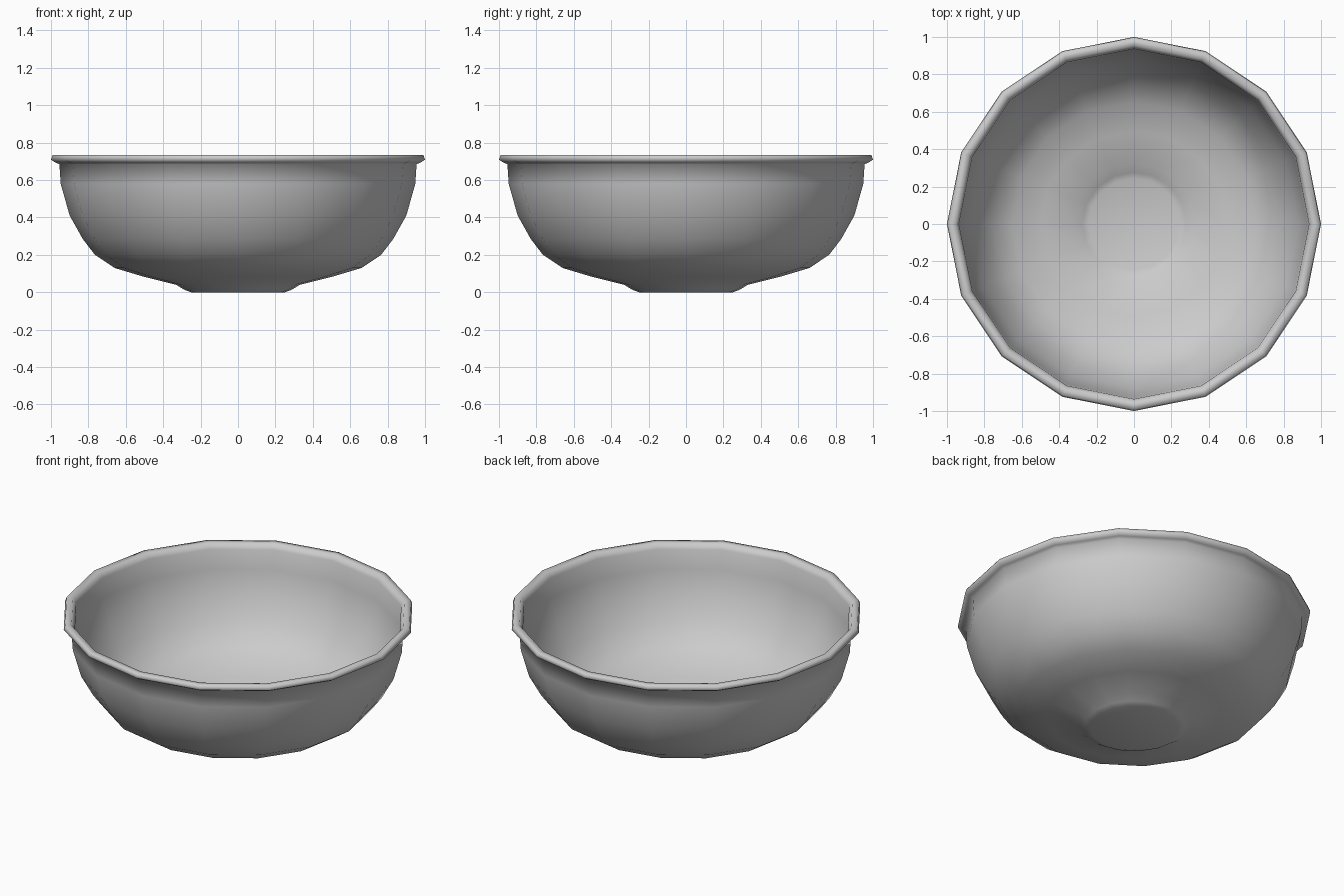
import bpy, bmesh, math

if "Cube" in bpy.data.objects:
    bpy.data.objects.remove(bpy.data.objects["Cube"])

SIDES = 16

# Profile (radius, height): under the foot, up the outside, over the rim, down the inside
profile = [
    (0, 0), (0.25, 0), (0.285, 0.012), (0.33, 0.04), (0.50, 0.082),
    (0.66, 0.13), (0.765, 0.20), (0.83, 0.285), (0.90, 0.41), (0.948, 0.58),
    (0.955, 0.685), (0.975, 0.693), (1.0, 0.709), (0.992, 0.733), (0.955, 0.733),
    (0.936, 0.70), (0.928, 0.58), (0.88, 0.417), (0.812, 0.297), (0.75, 0.217),
    (0.653, 0.15), (0.495, 0.103), (0.322, 0.061), (0.277, 0.032), (0.245, 0.021),
    (0, 0.021),
]


def lathe(name, points, sides):
    bm = bmesh.new()
    verts = [bm.verts.new((r, 0, z)) for r, z in points]
    edges = [bm.edges.new(pair) for pair in zip(verts, verts[1:])]
    bmesh.ops.spin(bm, geom=verts + edges, cent=(0, 0, 0), axis=(0, 0, 1),
                   angle=math.tau, steps=sides, use_duplicate=False)
    bmesh.ops.remove_doubles(bm, verts=bm.verts, dist=0.0005)
    bmesh.ops.recalc_face_normals(bm, faces=bm.faces)
    for f in bm.faces:
        f.smooth = True
    mesh = bpy.data.meshes.new(name)
    bm.to_mesh(mesh)
    bm.free()
    obj = bpy.data.objects.new(name, mesh)
    bpy.context.collection.objects.link(obj)
    return obj


# Thin-walled bowl with foot and flared rim
lathe("bowl", profile, SIDES)
